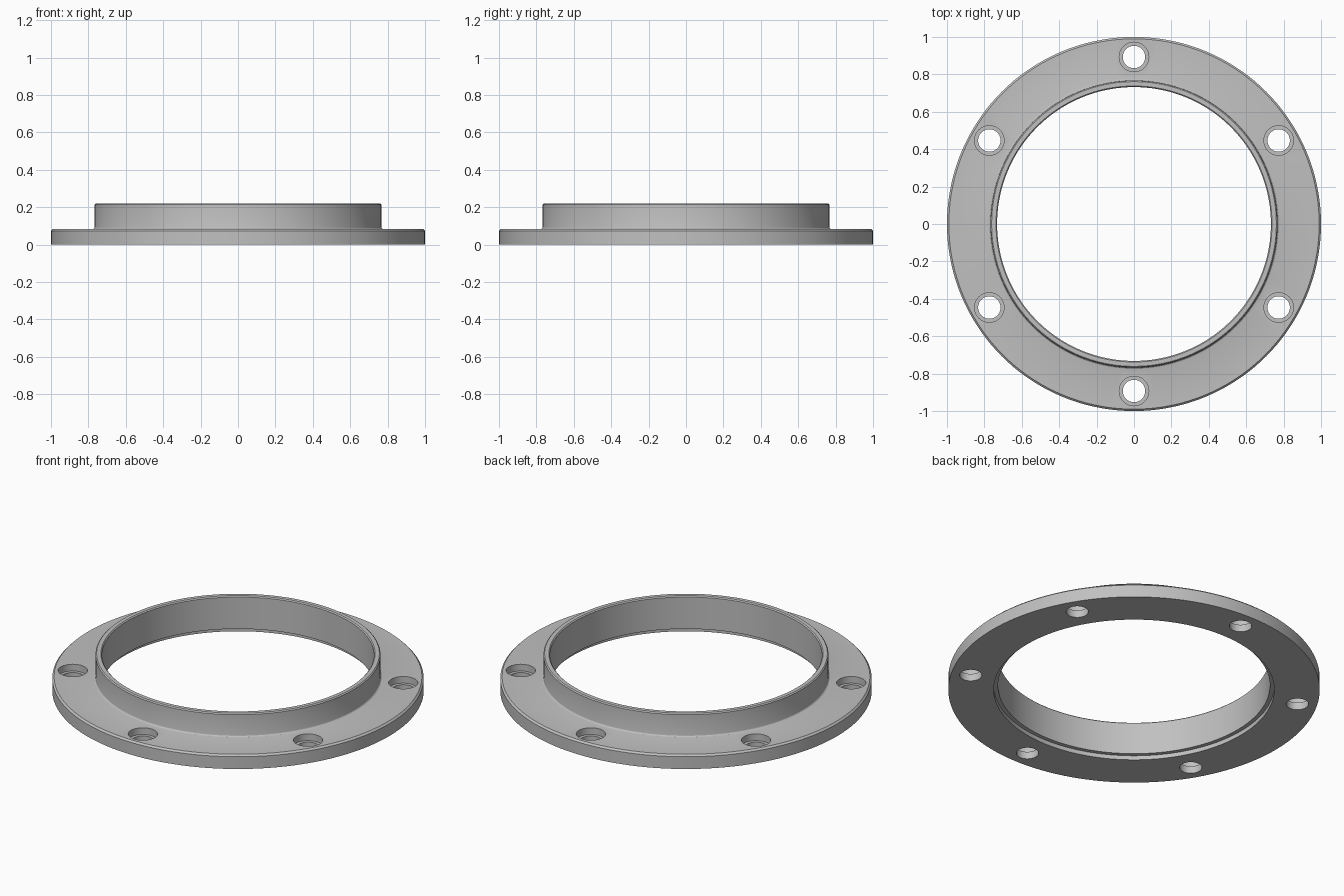
import bpy, bmesh
from math import cos, sin, pi, radians

cube = bpy.data.objects.get("Cube")
if cube:
    bpy.data.objects.remove(cube, do_unlink=True)

metal = bpy.data.materials.new("grey metal")
metal.use_nodes = True
grey = (0.53, 0.53, 0.53, 1)
metal.diffuse_color = grey
metal.node_tree.nodes["Principled BSDF"].inputs["Base Color"].default_value = grey


def lathe(name, profile, segments, closed=True, centre=(0, 0)):
    """Turn an (r, z) profile around z; an open profile gets end caps."""
    bm = bmesh.new()
    rings = []
    for i in range(segments):
        a = 2 * pi * i / segments
        rings.append([bm.verts.new((centre[0] + r * cos(a), centre[1] + r * sin(a), z))
                      for r, z in profile])
    n = len(profile)
    for i in range(segments):
        p, q = rings[i], rings[(i + 1) % segments]
        for j in range(n if closed else n - 1):
            k = (j + 1) % n
            bm.faces.new((p[j], q[j], q[k], p[k]))
    if not closed:
        bm.faces.new([ring[0] for ring in rings])
        bm.faces.new([ring[-1] for ring in rings])
    bmesh.ops.recalc_face_normals(bm, faces=bm.faces)
    mesh = bpy.data.meshes.new(name)
    bm.to_mesh(mesh)
    bm.free()
    mesh.materials.append(metal)
    ob = bpy.data.objects.new(name, mesh)
    bpy.context.collection.objects.link(ob)
    return ob


# Flange with raised collar, small edge chamfers and a stepped bore
rim, collar, bore, recess = 1.0, 0.767, 0.732, 0.755
top, height, edge, fillet = 0.083, 0.22, 0.006, 0.012
root = [(collar + fillet * (1 - sin(t)), top + fillet * (1 - cos(t)))
        for t in (radians(a) for a in (0, 30, 60, 90))]
profile = [(recess, 0), (rim, 0), (rim, top - 0.01), (rim - 0.01, top)] + root + [
    (collar, height - edge), (collar - edge, height),
    (bore + edge, height), (bore, height - edge),
    (bore, 0.025), (recess, 0.025)]
flange = lathe("flange", profile, 144)

# Six counterbored bolt holes
hole = [(0.06, -0.05), (0.06, 0.043), (0.079, 0.043), (0.079, 0.15)]
for i in range(6):
    a = pi / 2 + i * pi / 3
    cutter = lathe("bolt_hole_cutter", hole, 40, False, (0.893 * cos(a), 0.893 * sin(a)))
    cutter.hide_render = True
    cut = flange.modifiers.new("bolt hole", 'BOOLEAN')
    cut.operation = 'DIFFERENCE'
    cut.solver = 'EXACT'
    cut.object = cutter
    bpy.ops.object.select_all(action='DESELECT')
    flange.select_set(True)
    bpy.context.view_layer.objects.active = flange
    bpy.ops.object.modifier_apply(modifier=cut.name)
    bpy.data.objects.remove(cutter, do_unlink=True)

bpy.ops.object.shade_smooth_by_angle(angle=radians(28))
